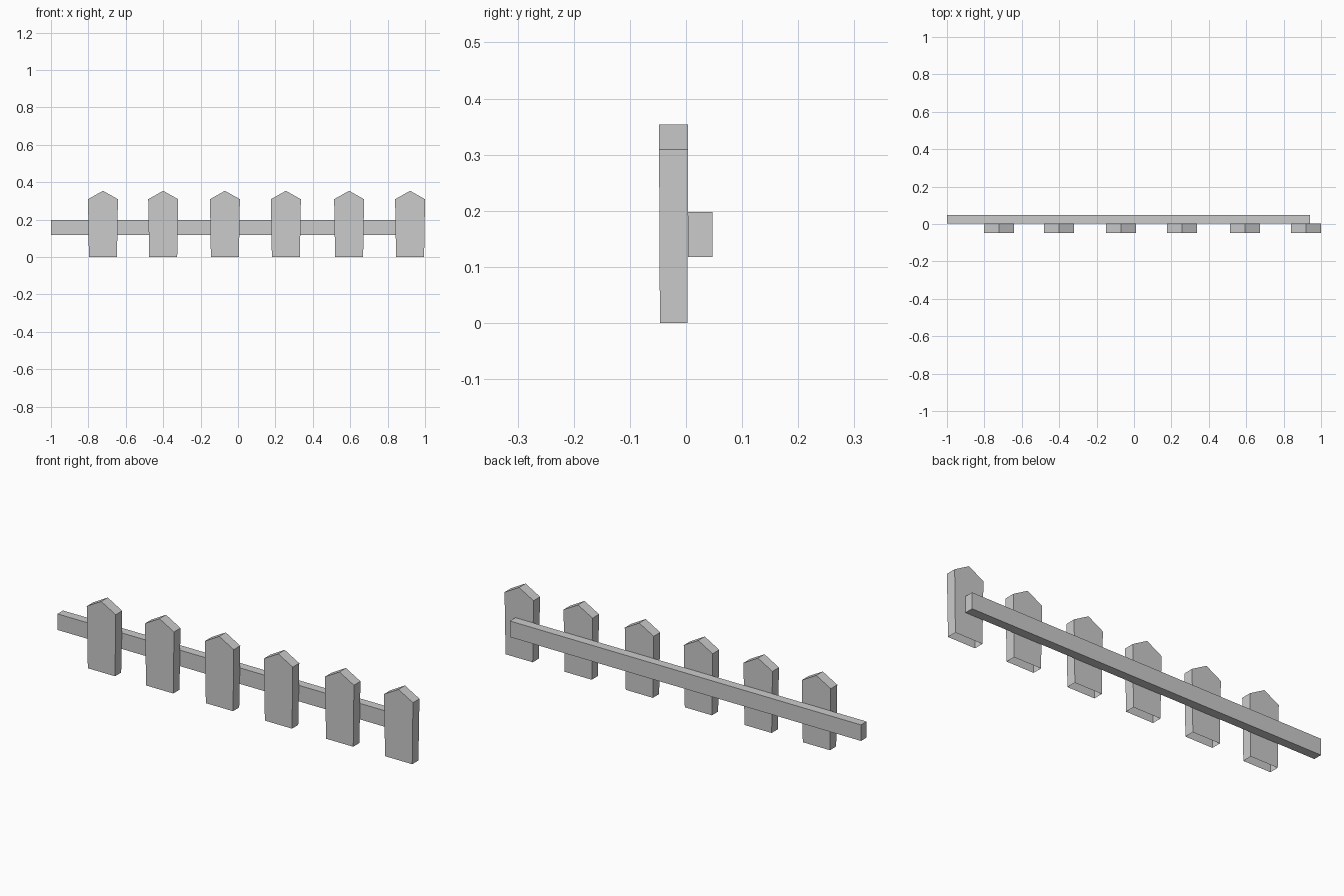
import bpy, bmesh

if "Cube" in bpy.data.objects:
    bpy.data.objects.remove(bpy.data.objects["Cube"])

grey = bpy.data.materials.new("light_grey")
grey.diffuse_color = (0.6, 0.6, 0.6, 1)
grey.use_nodes = True
grey.node_tree.nodes["Principled BSDF"].inputs["Base Color"].default_value = grey.diffuse_color


def finish(name, bm):
    bmesh.ops.recalc_face_normals(bm, faces=bm.faces)
    mesh = bpy.data.meshes.new(name)
    bm.to_mesh(mesh)
    bm.free()
    mesh.materials.append(grey)
    obj = bpy.data.objects.new(name, mesh)
    bpy.context.collection.objects.link(obj)
    return obj


def picket(name, cx):
    # Pointed board, slightly narrower and thinner at its open foot
    front = [(-0.075, -0.0465, 0), (0.075, -0.0465, 0), (0.08, -0.048, 0.309),
             (0, -0.048, 0.354), (-0.08, -0.048, 0.309)]
    bm = bmesh.new()
    f = [bm.verts.new((cx + x, y, z)) for x, y, z in front]
    b = [bm.verts.new((cx + x, 0.0025 if z == 0 else 0.0035, z)) for x, y, z in front]
    bm.faces.new(f)
    bm.faces.new(b[::-1])
    for i in range(1, 5):  # side walls and roof slopes, no bottom face
        j = (i + 1) % 5
        bm.faces.new((f[i], b[i], b[j], f[j]))
    return finish(name, bm)


# Pickets with slightly uneven spacing
for i, cx in enumerate((-0.722, -0.40, -0.07, 0.256, 0.594, 0.92)):
    picket(f"picket_{i + 1}", cx)

# Horizontal rail behind the pickets
bm = bmesh.new()
bmesh.ops.create_cube(bm, size=1)
bmesh.ops.scale(bm, vec=(1.94, 0.044, 0.08), verts=bm.verts)
bmesh.ops.translate(bm, vec=(-0.03, 0.0255, 0.158), verts=bm.verts)
finish("rail", bm)
